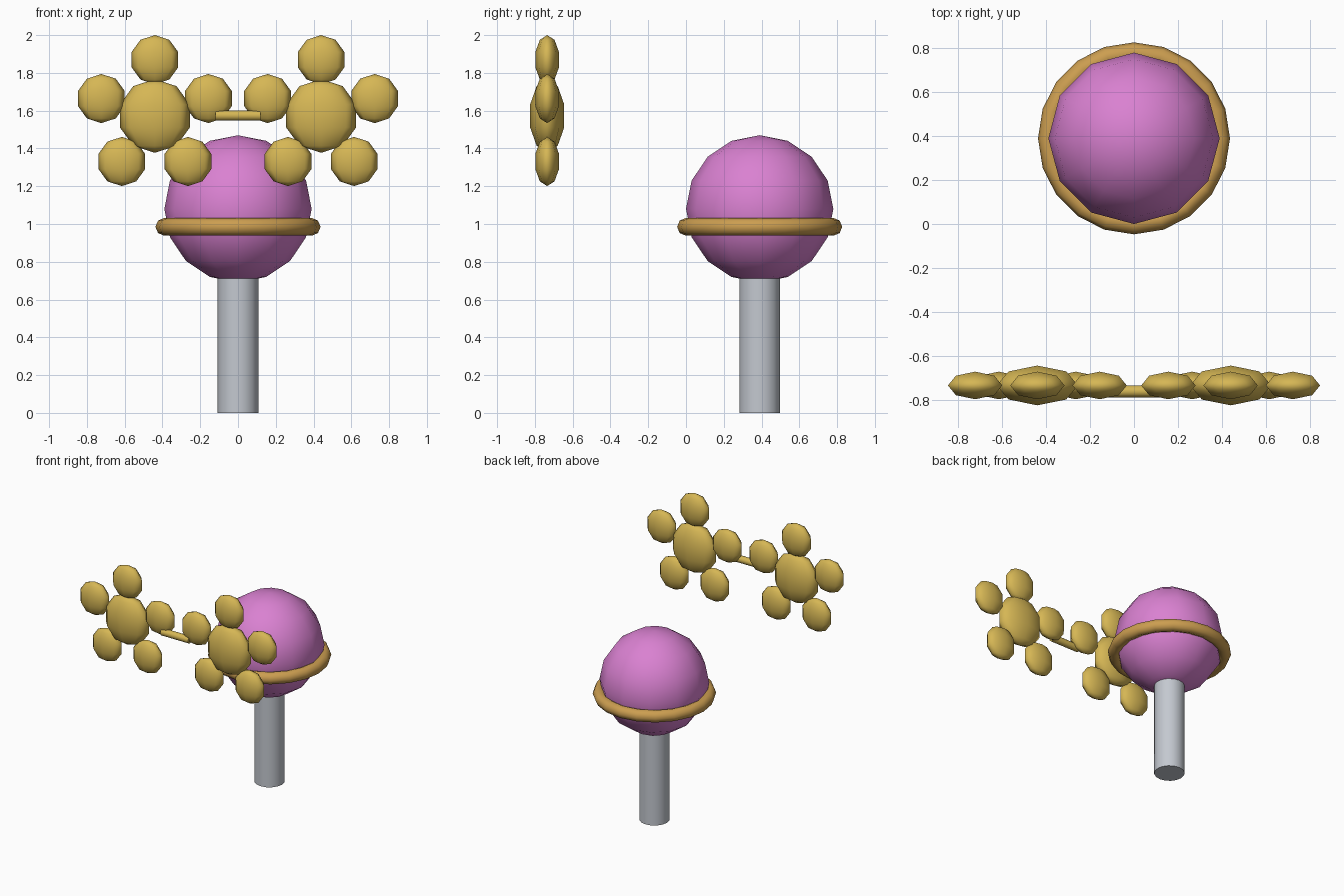
import bpy
from math import radians, cos, sin

cube = bpy.data.objects.get("Cube")
if cube:
    bpy.data.objects.remove(cube, do_unlink=True)


def material(name, rgb):
    m = bpy.data.materials.new(name)
    m.use_nodes = True
    m.diffuse_color = (*rgb, 1)
    m.node_tree.nodes["Principled BSDF"].inputs["Base Color"].default_value = (*rgb, 1)
    return m


PINK = material("candy pink", (0.70, 0.22, 0.64))
GOLD = material("yellow gold", (0.67, 0.47, 0.09))
BRONZE = material("orange gold", (0.60, 0.34, 0.08))
GREY = material("stick grey", (0.55, 0.58, 0.63))


def finish(name, mat, angle=180):
    ob = bpy.context.object
    ob.name = name
    ob.data.materials.append(mat)
    bpy.ops.object.shade_smooth_by_angle(angle=radians(angle))
    return ob


def flat_bead(name, x, z, radius, depth):
    # Coarse sphere squashed front to back
    bpy.ops.mesh.primitive_uv_sphere_add(segments=8, ring_count=5, radius=radius,
                                         location=(x, GLASSES_Y, z))
    bpy.context.object.scale.y = depth / radius
    finish(name, GOLD)


BALL_Y = 0.39
GLASSES_Y = -0.735

# Lollipop: stick, ball and the band around it
bpy.ops.mesh.primitive_cylinder_add(vertices=16, radius=0.108, depth=0.8,
                                    location=(0, BALL_Y, 0.4))
finish("stick", GREY, 40)
bpy.ops.mesh.primitive_uv_sphere_add(segments=12, ring_count=8, radius=0.39,
                                     location=(0, BALL_Y, 1.08))
finish("ball", PINK)
bpy.ops.mesh.primitive_torus_add(major_segments=20, minor_segments=8,
                                 major_radius=0.39, minor_radius=0.047,
                                 location=(0, BALL_Y, 0.985))
finish("band", BRONZE)

# Flower glasses: a centre and five petals per side
for side, sign in (("left", 1), ("right", -1)):
    cx, cz = sign * 0.44, 1.572
    flat_bead(f"{side}_flower_centre", cx, cz, 0.195, 0.095)
    for i in range(5):
        a = radians(90 + 72 * i)
        flat_bead(f"{side}_petal_{i + 1}", cx + 0.298 * cos(a),
                  cz + 0.298 * sin(a), 0.13, 0.066)

# Bridge joining the two flowers
bpy.ops.mesh.primitive_cylinder_add(vertices=12, radius=0.027, depth=0.24,
                                    location=(0, -0.762, 1.574),
                                    rotation=(0, radians(90), 0))
finish("bridge", GOLD, 40)
